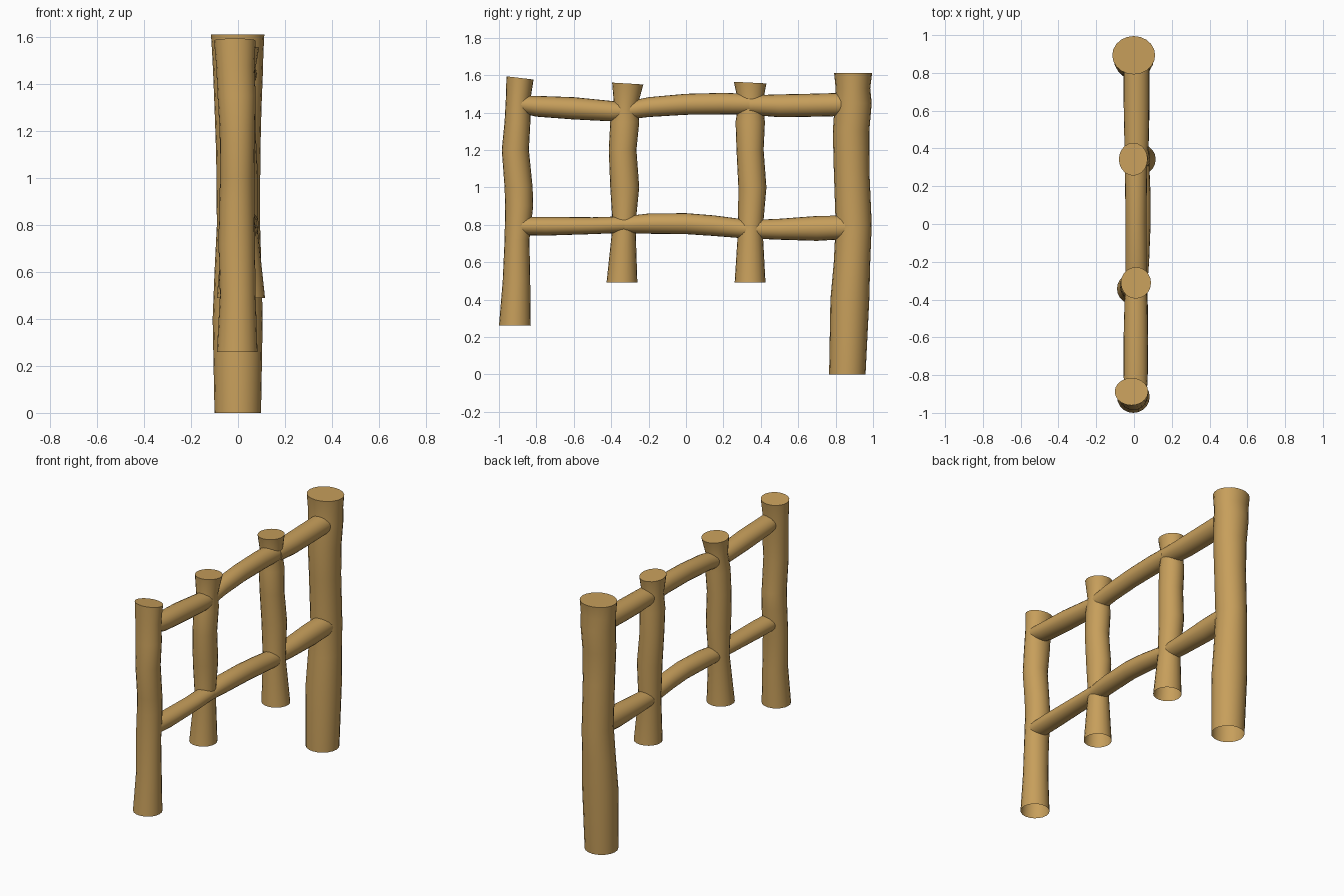
import bpy, bmesh, math
from mathutils import Vector

wood = bpy.data.materials.new("tan_wood")
wood.diffuse_color = (0.57, 0.345, 0.105, 1)
SIDES = 20


def log(name, rings, axis, caps):
    """Loft rings of (centre, half width a, half width b, tilt) along z (posts) or y (rails)."""
    bm = bmesh.new()
    loops = []
    for c, a, b, tilt in rings:
        loop = []
        for i in range(SIDES):
            t = 2 * math.pi * i / SIDES
            u, v = a * math.cos(t), b * math.sin(t)
            off = Vector((u, v, v * tilt)) if axis == 'z' else Vector((u, 0, v))
            loop.append(bm.verts.new(Vector(c) + off))
        loops.append(loop)
    for lo, hi in zip(loops, loops[1:]):
        for i in range(SIDES):
            j = (i + 1) % SIDES
            bm.faces.new((lo[i], lo[j], hi[j], hi[i]))
    if 'top' in caps:
        bm.faces.new(loops[-1])
    if 'bottom' in caps:
        bm.faces.new(loops[0][::-1])
    if axis == 'y':
        bmesh.ops.reverse_faces(bm, faces=bm.faces[:])
    me = bpy.data.meshes.new(name)
    bm.to_mesh(me)
    bm.free()
    me.materials.append(wood)
    ob = bpy.data.objects.new(name, me)
    bpy.context.collection.objects.link(ob)
    bpy.context.view_layer.objects.active = ob
    ob.select_set(True)
    bpy.ops.object.shade_smooth_by_angle(angle=math.radians(40))
    ob.select_set(False)


def post(name, rows, tilt=0):
    # rows: z, y min, y max, x min, x max ; open underneath
    rings = [((((x0 + x1) / 2), (y0 + y1) / 2, z), (x1 - x0) / 2, (y1 - y0) / 2,
              tilt if k == len(rows) - 1 else 0)
             for k, (z, y0, y1, x0, x1) in enumerate(rows)]
    log(name, rings, 'z', ('top',))


def rail(name, rows):
    # rows: y, z min, z max, x min, x max
    rings = [(((x0 + x1) / 2, y, (z0 + z1) / 2), (x1 - x0) / 2, (z1 - z0) / 2, 0)
             for y, z0, z1, x0, x1 in rows]
    log(name, rings, 'y', ('top', 'bottom'))


# Upright posts
post("tall_back_post", [
    (0, .765, .96, -.10, .098), (.4, .772, .98, -.108, .105),
    (.6, .79, .985, -.10, .10), (.8, .80, .993, -.09, .094),
    (1.1, .79, .98, -.093, .095), (1.3, .785, .98, -.10, .10),
    (1.45, .795, .993, -.106, .106), (1.53, .80, .985, -.11, .108),
    (1.61, .792, .995, -.115, .112)])
post("front_post", [
    (.26, -1, -.83, -.09, .083), (.5, -.98, -.833, -.077, .075),
    (.72, -.97, -.837, -.083, .072), (.9, -.967, -.817, -.08, .07),
    (1.0, -.97, -.82, -.076, .07), (1.2, -.985, -.84, -.078, .072),
    (1.35, -.97, -.832, -.087, .075), (1.48, -.963, -.83, -.093, .07),
    (1.585, -.96, -.815, -.102, .075)], -.12)
post("middle_post_front", [
    (.49, -.425, -.26, -.09, .075), (.8, -.392, -.27, -.065, .06),
    (1.0, -.405, -.25, -.075, .07), (1.2, -.413, -.265, -.07, .072),
    (1.35, -.405, -.25, -.07, .075), (1.44, -.385, -.258, -.06, .07),
    (1.555, -.395, -.228, -.07, .09)], -.06)
post("middle_post_back", [
    (.49, .26, .425, -.055, .115), (.77, .278, .41, -.05, .085),
    (1.0, .28, .43, -.065, .085), (1.2, .27, .415, -.07, .075),
    (1.35, .265, .422, -.075, .072), (1.45, .28, .41, -.07, .06),
    (1.56, .256, .43, -.08, .072)], -.05)

# Upper rails
rail("upper_rail_front", [
    (-.9, 1.40, 1.49, -.05, .068), (-.8, 1.378, 1.489, -.055, .072),
    (-.6, 1.363, 1.482, -.055, .073), (-.4, 1.353, 1.462, -.05, .07),
    (-.33, 1.36, 1.455, -.045, .065)])
rail("upper_rail_middle", [
    (-.33, 1.36, 1.455, -.045, .068), (-.2, 1.376, 1.482, -.045, .067),
    (0, 1.388, 1.5, -.045, .066), (.2, 1.39, 1.505, -.047, .068),
    (.34, 1.39, 1.5, -.05, .07)])
rail("upper_rail_back", [
    (.34, 1.388, 1.492, -.05, .075), (.5, 1.375, 1.497, -.052, .078),
    (.65, 1.377, 1.5, -.055, .08), (.87, 1.382, 1.506, -.055, .08)])

# Lower rails
rail("lower_rail_front", [
    (-.9, .745, .84, -.05, .068), (-.75, .742, .842, -.045, .075),
    (-.5, .75, .84, -.04, .075), (-.33, .757, .845, -.04, .07)])
rail("lower_rail_middle", [
    (-.33, .755, .845, -.045, .07), (-.2, .752, .86, -.04, .08),
    (0, .75, .862, -.03, .088), (.15, .74, .85, -.03, .088),
    (.34, .725, .825, -.035, .08)])
rail("lower_rail_back", [
    (.34, .727, .825, -.04, .075), (.5, .72, .832, -.045, .08),
    (.7, .714, .847, -.05, .083), (.89, .725, .85, -.05, .083)])
